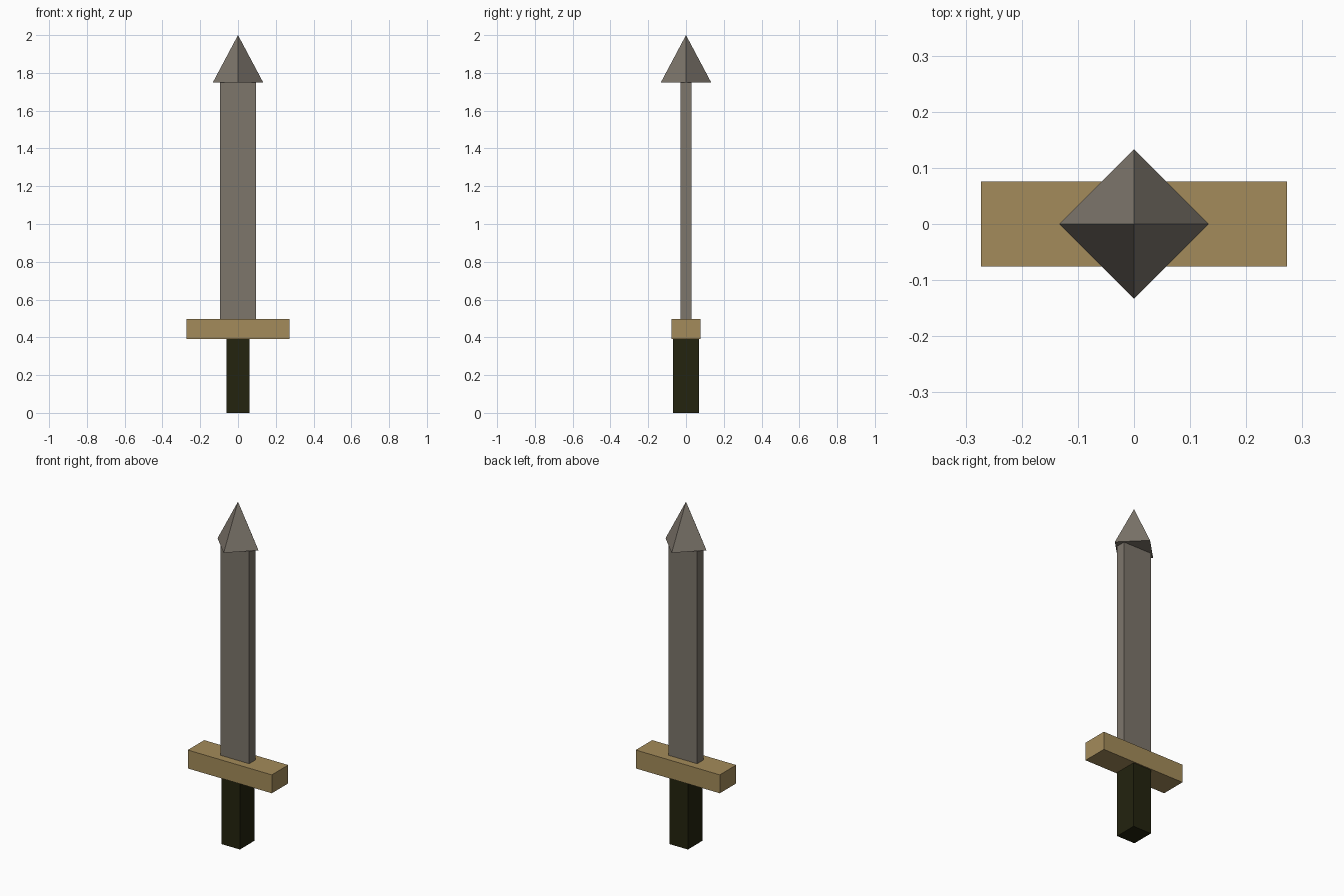
import bpy
import math

if "Cube" in bpy.data.objects:
    bpy.data.objects.remove(bpy.data.objects["Cube"])


def material(name, color):
    m = bpy.data.materials.new(name)
    m.diffuse_color = (*color, 1.0)
    m.use_nodes = True
    m.node_tree.nodes["Principled BSDF"].inputs["Base Color"].default_value = m.diffuse_color
    return m


steel = material("steel grey", (0.205, 0.180, 0.148))
brass = material("brass tan", (0.37, 0.26, 0.103))
leather = material("dark olive", (0.017, 0.017, 0.0045))


def finish(name, mat):
    ob = bpy.context.object
    ob.name = name
    ob.data.materials.append(mat)
    bpy.ops.object.transform_apply(location=False, rotation=True, scale=True)


def box(name, half_x, half_y, z0, z1, mat):
    bpy.ops.mesh.primitive_cube_add(size=2, location=(0, 0, (z0 + z1) / 2))
    bpy.context.object.scale = (half_x, half_y, (z1 - z0) / 2)
    finish(name, mat)


# Grip, crossguard and flat blade
box("grip", 0.06, 0.068, 0.0, 0.39, leather)
box("crossguard", 0.273, 0.076, 0.39, 0.498, brass)
box("blade", 0.094, 0.03, 0.498, 1.75, steel)

# Four-sided pointed tip with corners on the axes
bpy.ops.mesh.primitive_cone_add(vertices=4, radius1=0.133, radius2=0,
                                depth=0.25, location=(0, 0, 1.875))
finish("blade_tip", steel)
